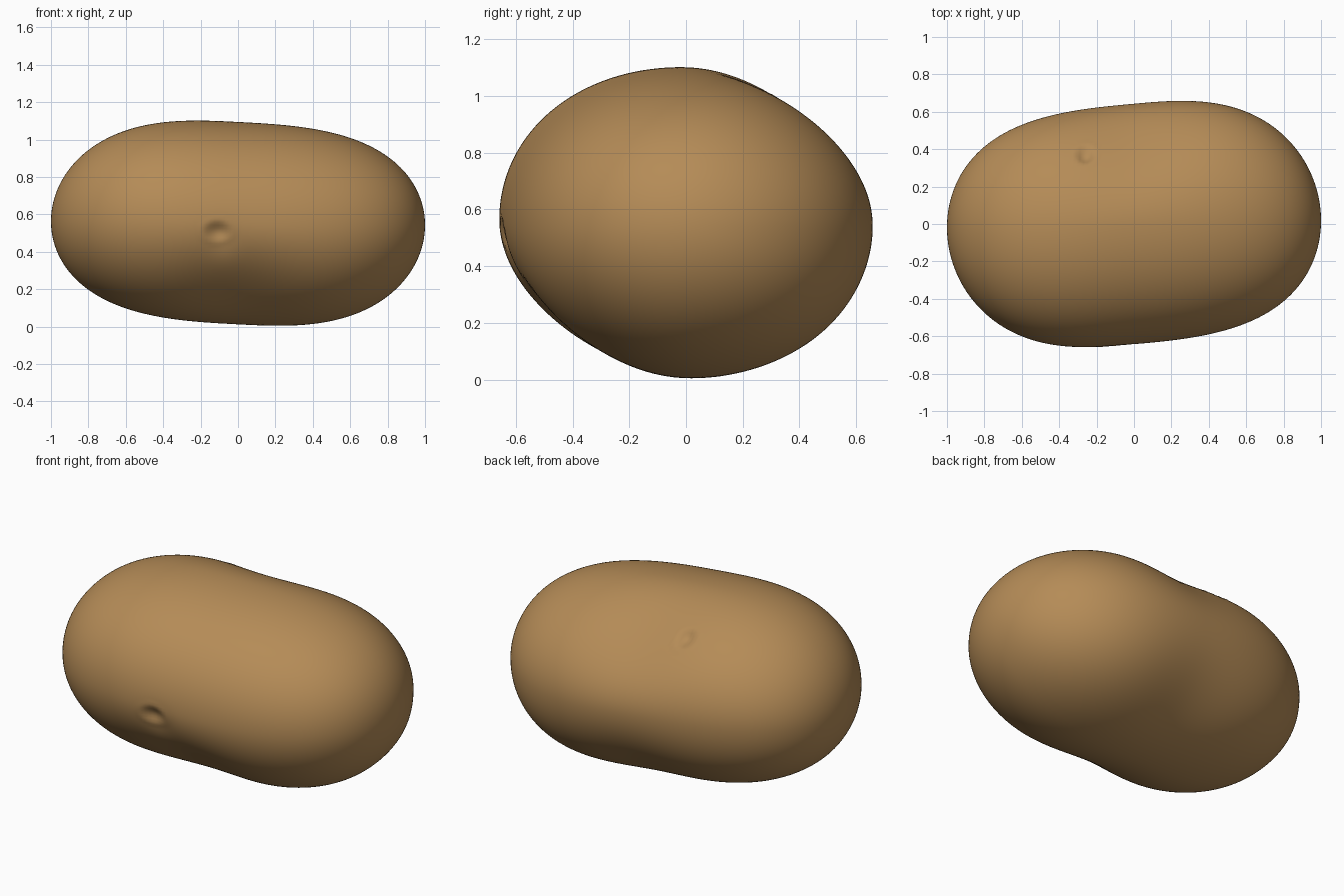
import bpy, bmesh, math
from math import sin, cos, exp, pi
from mathutils import Vector

cube = bpy.data.objects.get("Cube")
if cube:
    bpy.data.objects.remove(cube, do_unlink=True)


def flat_material(name, rgb):
    mat = bpy.data.materials.new(name)
    mat.use_nodes = True
    mat.diffuse_color = (*rgb, 1)
    shader = mat.node_tree.nodes["Principled BSDF"]
    shader.inputs["Base Color"].default_value = (*rgb, 1)
    shader.inputs["Roughness"].default_value = 0.8
    return mat


def core(x):
    """Gently bent centre line of the body."""
    bend = sin(2.6 * x)
    return Vector((x, 0.035 * bend, 0.553 - 0.02 * bend))


def body_point(axis, angle):
    """Two full lobes joined by a waist that is pinched on the diagonals."""
    x = max(-1, min(1, axis))
    girth = max(0, 1 - abs(x) ** 2.9) ** 0.5
    waist = exp(-(x / 0.33) ** 2)
    diagonal = sin(2 * angle)
    if diagonal > 0:
        squeeze = 0.008 + 0.065 * waist
    elif sin(angle) < 0:
        squeeze = 0.045 * waist - 0.02
    else:
        squeeze = -0.008
    girth *= 1 - squeeze * diagonal ** 2
    return core(x) + Vector((0, 0.643 * girth * cos(angle), 0.541 * girth * sin(angle)))


def dimple(distance, radius, depth):
    """Pit with a faint raised rim."""
    t = (distance / radius) ** 2
    return depth * (exp(-t) - 0.2 * exp(-(t - 2) ** 2))


# Body
bm = bmesh.new()
bmesh.ops.create_uvsphere(bm, u_segments=200, v_segments=150, radius=1)
for v in bm.verts:
    p = body_point(v.co.z, math.atan2(v.co.y, v.co.x))
    centre = core(p.x)
    pit = 0
    # Front eye: a deep pit above a wide shallow hollow
    if p.y < 0:
        pit += dimple(math.hypot(p.x + 0.11, (p.z - 0.51) * 1.3), 0.055, 0.022)
        pit += 0.014 * exp(-((p.x + 0.09) ** 2 + (p.z - 0.46) ** 2) / 0.08 ** 2)
    # Small eye on the top
    if p.z > centre.z:
        pit += dimple(math.hypot(p.x + 0.26, p.y - 0.37), 0.04, 0.025)
    out = p - centre
    if out.length > 0.01:
        p -= out.normalized() * pit
    v.co = p

bmesh.ops.recalc_face_normals(bm, faces=bm.faces)
for f in bm.faces:
    f.smooth = True
mesh = bpy.data.meshes.new("potato_body")
bm.to_mesh(mesh)
bm.free()
mesh.materials.append(flat_material("tan_skin", (0.46, 0.26, 0.095)))
body = bpy.data.objects.new("potato_body", mesh)
bpy.context.collection.objects.link(body)
